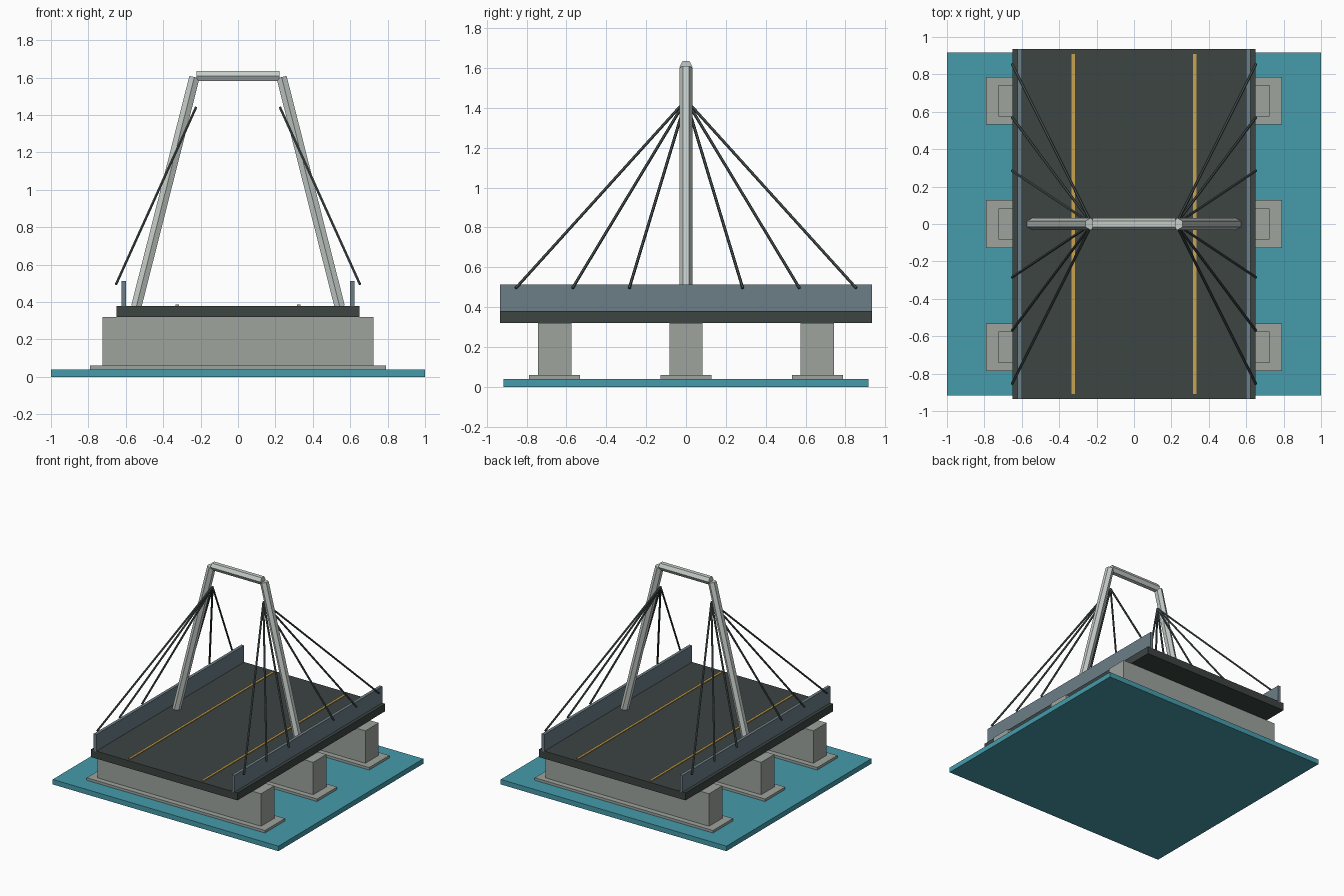
import bpy, bmesh
from math import cos, sin, tau
from mathutils import Vector

if "Cube" in bpy.data.objects:
    bpy.data.objects.remove(bpy.data.objects["Cube"])


def material(name, rgb):
    m = bpy.data.materials.new(name)
    m.diffuse_color = (*rgb, 1)
    m.use_nodes = True
    m.node_tree.nodes["Principled BSDF"].inputs["Base Color"].default_value = m.diffuse_color
    return m


WATER = material("water", (0.06, 0.33, 0.41))
STONE = material("concrete", (0.34, 0.37, 0.34))
ASPHALT = material("asphalt", (0.045, 0.058, 0.055))
RAIL = material("rail_steel", (0.15, 0.21, 0.24))
PALE = material("pale_steel", (0.56, 0.61, 0.58))
CABLE = material("cable_steel", (0.065, 0.085, 0.085))
PAINT = material("lane_paint", (0.58, 0.36, 0.08))


def finish(name, bm, mat):
    bmesh.ops.recalc_face_normals(bm, faces=bm.faces)
    me = bpy.data.meshes.new(name)
    bm.to_mesh(me)
    bm.free()
    me.materials.append(mat)
    ob = bpy.data.objects.new(name, me)
    bpy.context.collection.objects.link(ob)
    return ob


def box(name, x, y, z0, z1, half_x, half_y, mat):
    bm = bmesh.new()
    bmesh.ops.create_cube(bm, size=1)
    for v in bm.verts:
        v.co = (x + v.co.x * 2 * half_x, y + v.co.y * 2 * half_y,
                z0 + (v.co.z + 0.5) * (z1 - z0))
    return finish(name, bm, mat)


def rod(name, a, b, r, mat, sides=6):
    """Flat-sided bar from a to b with one edge turned towards y."""
    a, b = Vector(a), Vector(b)
    d = (b - a).normalized()
    u = (Vector((0, 1, 0)) - d * d.y).normalized()
    w = d.cross(u)
    bm = bmesh.new()
    rings = [[bm.verts.new(p + r * (u * cos(tau * i / sides) + w * sin(tau * i / sides)))
              for i in range(sides)] for p in (a, b)]
    for i in range(sides):
        j = (i + 1) % sides
        bm.faces.new((rings[0][i], rings[0][j], rings[1][j], rings[1][i]))
    for ring in rings:
        bm.faces.new(ring)
    return finish(name, bm, mat)


# Water base and road deck
box("water_base", 0, 0, 0, 0.04, 1, 0.917, WATER)
box("road_deck", 0, 0, 0.32, 0.38, 0.65, 0.935, ASPHALT)

# Piers on footings
for i, y in enumerate((-0.66, 0, 0.66)):
    box(f"footing_{i}", 0, y, 0.035, 0.06, 0.79, 0.127, STONE)
    box(f"pier_{i}", 0, y, 0.05, 0.32, 0.725, 0.084, STONE)

# Mirrored rails, lane lines, pylon legs and cable fans
for side, s in (("left", -1), ("right", 1)):
    box(f"{side}_rail", s * 0.612, 0, 0.375, 0.513, 0.012, 0.935, RAIL)
    box(f"{side}_lane_line", s * 0.325, 0, 0.375, 0.386, 0.009, 0.91, PAINT)
    rod(f"{side}_pylon_leg", (s * 0.544, 0, 0.375), (s * 0.233, 0, 1.603), 0.032, PALE)
    for k in (-3, -2, -1, 1, 2, 3):
        rod(f"{side}_cable_{k}", (s * 0.652, k * 0.285, 0.495),
            (s * 0.225, 0, 1.44), 0.0075, CABLE)

# Beam across the pylon top
rod("pylon_crossbeam", (-0.222, 0, 1.609), (0.222, 0, 1.609), 0.032, PALE)
